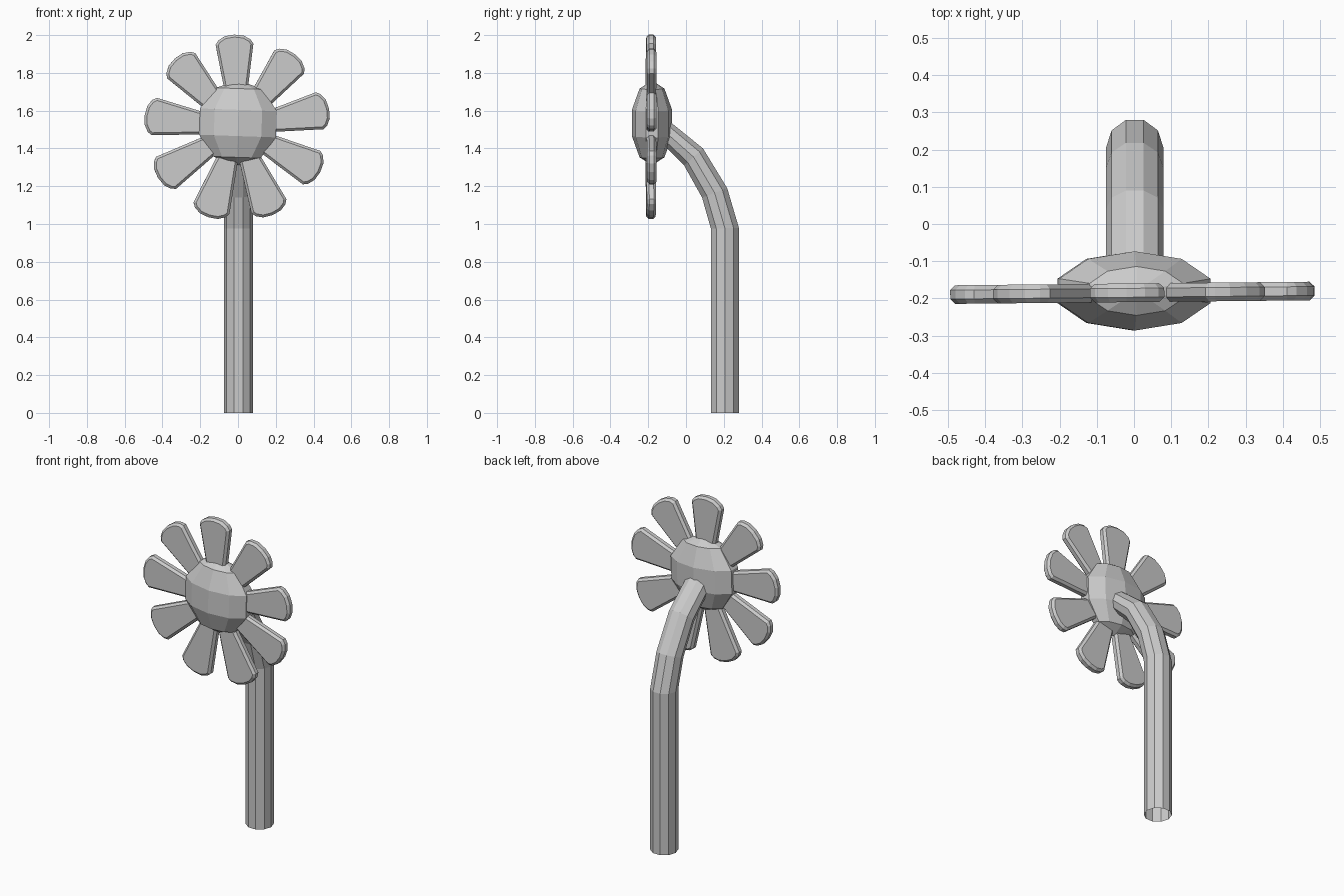
import bpy, bmesh
from math import cos, sin, pi, radians
from mathutils import Vector, Matrix

if "Cube" in bpy.data.objects:
    bpy.data.objects.remove(bpy.data.objects["Cube"])


def make_object(name, bm):
    bmesh.ops.recalc_face_normals(bm, faces=bm.faces)
    mesh = bpy.data.meshes.new(name)
    bm.to_mesh(mesh)
    bm.free()
    ob = bpy.data.objects.new(name, mesh)
    bpy.context.collection.objects.link(ob)
    return ob


# Stem: ten-sided open tube, each ring given by its inner and outer (y, z) points
stem_rings = [((0.132, 0.0), (0.28, 0.0)), ((0.132, 0.975), (0.28, 0.98)),
              ((0.085, 1.14), (0.218, 1.19)), ((-0.01, 1.31), (0.09, 1.40)),
              ((-0.14, 1.44), (-0.12, 1.57))]
bm = bmesh.new()
rings = []
for inner, outer in stem_rings:
    a, b = Vector((0.002, *inner)), Vector((0.002, *outer))
    mid, half = (a + b) / 2, (b - a) / 2 / sin(radians(72))
    rings.append([bm.verts.new(mid + half * sin(i * pi / 5) + Vector((0.077 * cos(i * pi / 5), 0, 0)))
                  for i in range(10)])
for r0, r1 in zip(rings, rings[1:]):
    for i in range(10):
        j = (i + 1) % 10
        bm.faces.new((r0[i], r0[j], r1[j], r1[i]))
make_object("stem", bm)

# Flower centre: squashed low-poly ball
bm = bmesh.new()
bmesh.ops.create_uvsphere(bm, u_segments=10, v_segments=5, radius=1)
bmesh.ops.transform(bm, verts=bm.verts, matrix=Matrix.Translation((0, -0.18, 1.535))
                    @ Matrix.Rotation(radians(2), 4, 'Y') @ Matrix.Diagonal((0.225, 0.112, 0.225, 1)))
make_object("flower_centre", bm)

# Petals: nine chamfered slabs around the centre, outline as (across, out)
half_outline = [(0.05, 0.13), (0.10, 0.445), (0.085, 0.468), (0.05, 0.489)]
outline = half_outline + [(0, 0.496)] + [(-x, r) for x, r in reversed(half_outline)]
for k in range(9):
    bm = bmesh.new()
    face = bm.faces.new([bm.verts.new((x, -0.025, r)) for x, r in outline])
    ext = bmesh.ops.extrude_face_region(bm, geom=[face])
    new = [v for v in ext["geom"] if isinstance(v, bmesh.types.BMVert)]
    bmesh.ops.translate(bm, verts=new, vec=(0, 0.05, 0))
    petal = make_object(f"petal_{k + 1}", bm)
    petal.matrix_world = (Matrix.Translation((-0.003, -0.185, 1.507)) @ Matrix.Rotation(0.01, 4, 'Z')
                          @ Matrix.Rotation(radians(-2 + 40 * k), 4, 'Y'))
    bevel = petal.modifiers.new("chamfer", 'BEVEL')
    bevel.width = 0.013
    bevel.segments = 1
    bevel.limit_method = 'ANGLE'
    bevel.angle_limit = radians(75)
